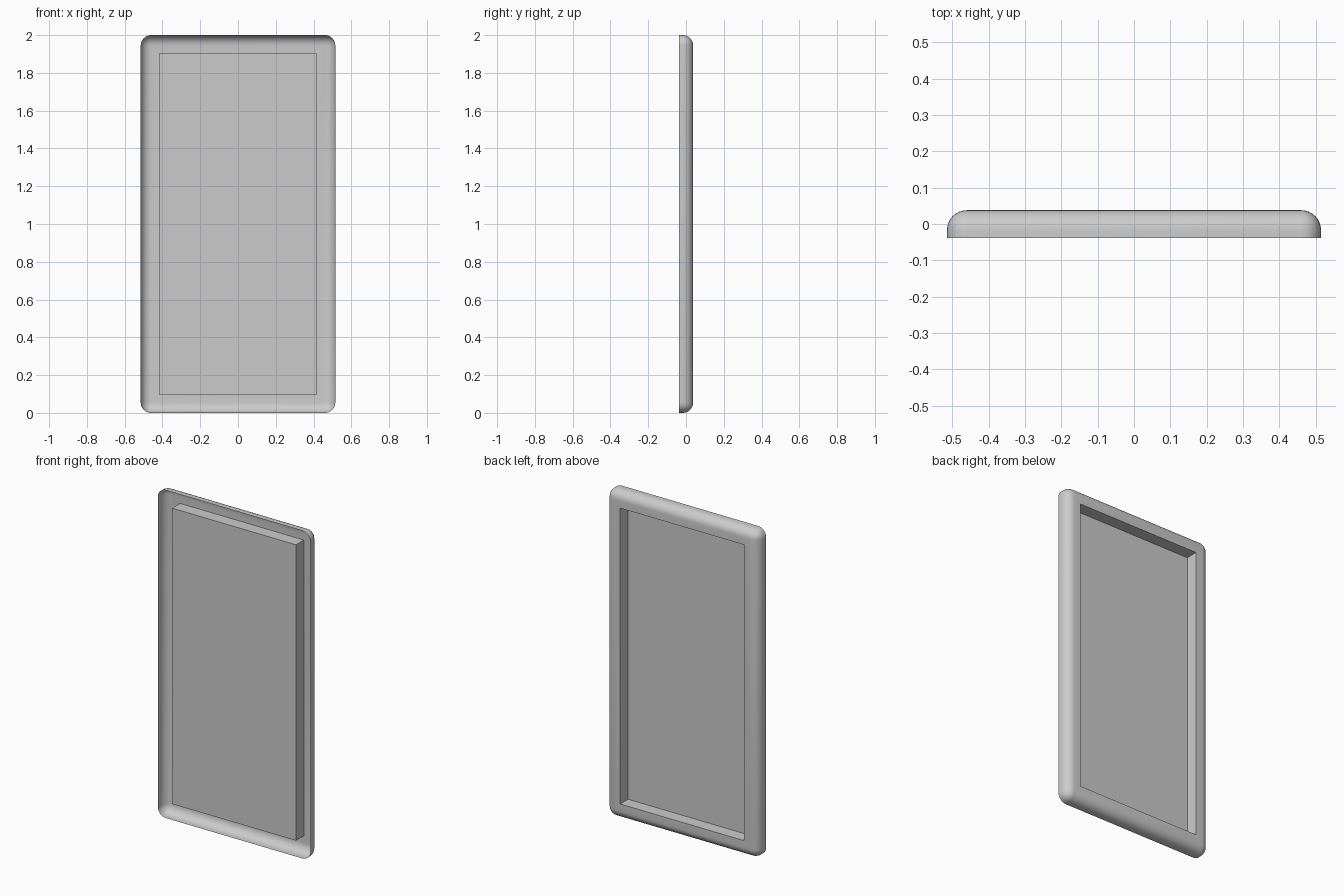
import bpy, bmesh

if "Cube" in bpy.data.objects:
    bpy.data.objects.remove(bpy.data.objects["Cube"])

W, D, H = 1.03, 0.076, 2.0
R = 0.055            # rounded edge radius
BORDER = 0.115       # rim to recess

bm = bmesh.new()
bmesh.ops.create_cube(bm, size=1)
for v in bm.verts:
    v.co.x *= W
    v.co.y *= D
    v.co.z = (v.co.z + 0.5) * H

# round every edge except the front rim
edges = [e for e in bm.edges if not all(v.co.y < 0 for v in e.verts)]
bmesh.ops.bevel(bm, geom=edges, offset=R, offset_type='OFFSET',
                segments=8, profile=0.5, affect='EDGES', clamp_overlap=False)

# open front
bm.normal_update()
front = [f for f in bm.faces if f.normal.y < -0.99]
bmesh.ops.delete(bm, geom=front, context='FACES')

# rectangular pan pushed in from the back, level with the front rim
back = max(bm.faces, key=lambda f: f.normal.y * f.calc_area())
bmesh.ops.inset_region(bm, faces=[back], thickness=BORDER - R)
ext = bmesh.ops.extrude_face_region(bm, geom=[back])
for g in ext['geom']:
    if isinstance(g, bmesh.types.BMVert):
        g.co.y = -D / 2
if back.is_valid:
    bmesh.ops.delete(bm, geom=[back], context='FACES_ONLY')
bmesh.ops.recalc_face_normals(bm, faces=bm.faces)

mesh = bpy.data.meshes.new("panel_shell")
bm.to_mesh(mesh)
bm.free()
obj = bpy.data.objects.new("panel_shell", mesh)
bpy.context.collection.objects.link(obj)
bpy.context.view_layer.objects.active = obj
obj.select_set(True)
bpy.ops.object.shade_smooth_by_angle(angle=0.6)
